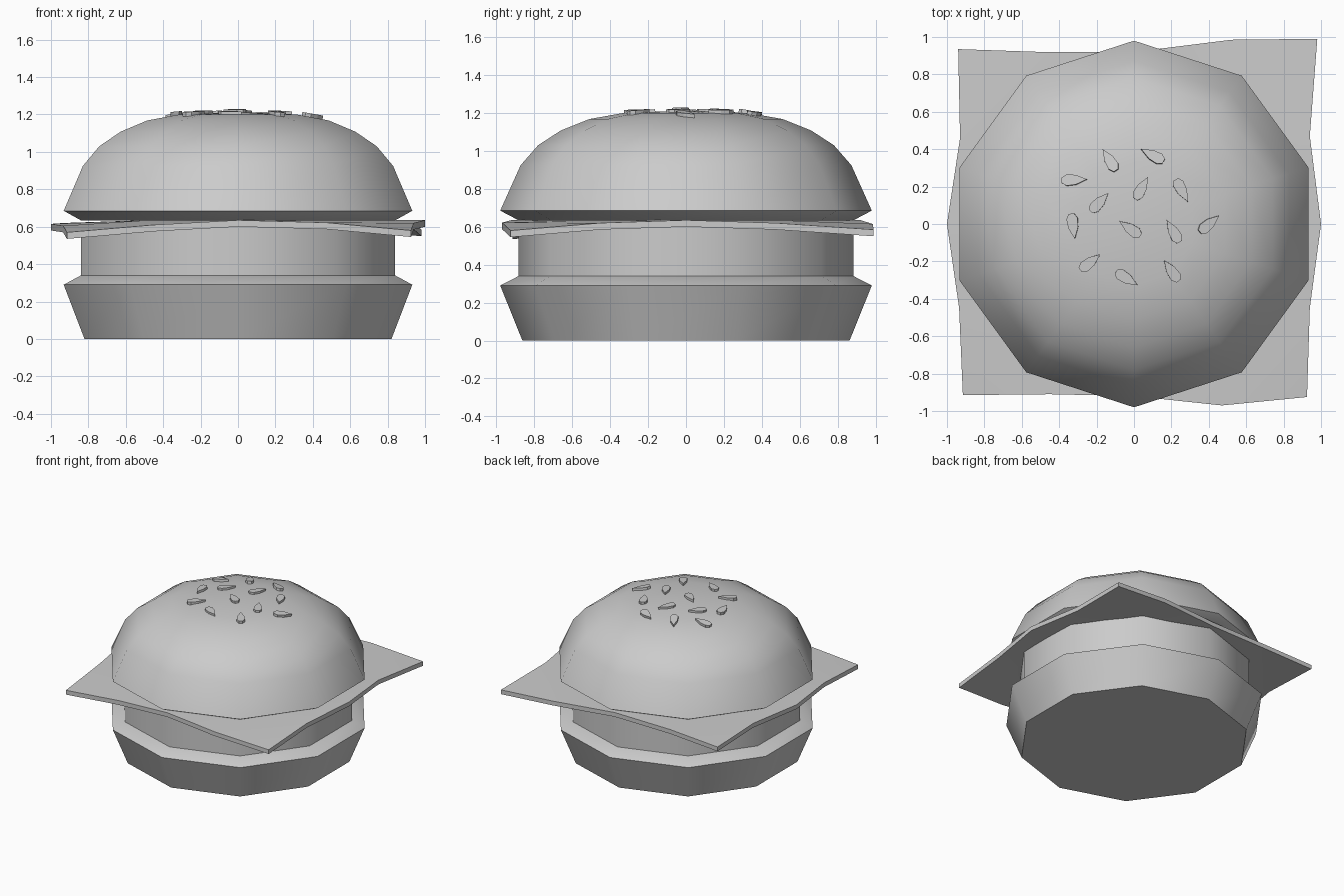
import bpy, bmesh, math
from mathutils import Vector, Matrix

if "Cube" in bpy.data.objects:
    bpy.data.objects.remove(bpy.data.objects["Cube"])

SIDES = 10
DOME = [(0.98, 0.685), (0.872, 0.925), (0.78, 1.03), (0.66, 1.108),
        (0.51, 1.168), (0.33, 1.2), (0.0, 1.213)]


def finish(bm, name, angle=None):
    bmesh.ops.recalc_face_normals(bm, faces=bm.faces)
    me = bpy.data.meshes.new(name)
    bm.to_mesh(me)
    bm.free()
    ob = bpy.data.objects.new(name, me)
    bpy.context.collection.objects.link(ob)
    if angle:
        bpy.ops.object.select_all(action='DESELECT')
        ob.select_set(True)
        bpy.context.view_layer.objects.active = ob
        bpy.ops.object.shade_smooth_by_angle(angle=math.radians(angle))
    return ob


def lathe(name, profile):
    """Ten-sided turned solid from (radius, height) pairs, capped at both ends."""
    bm = bmesh.new()
    rings = []
    for r, z in profile:
        if r == 0:
            rings.append([bm.verts.new((0, 0, z))] * SIDES)
            continue
        angles = [math.pi / 2 + math.tau * i / SIDES for i in range(SIDES)]
        rings.append([bm.verts.new((r * math.cos(a), r * math.sin(a), z)) for a in angles])
    for lo, hi in zip(rings, rings[1:]):
        for i in range(SIDES):
            j = (i + 1) % SIDES
            quad = [lo[i], lo[j], hi[j], hi[i]]
            bm.faces.new(list(dict.fromkeys(quad)))
    for ring in (rings[0], rings[-1]):
        if ring[0] is not ring[1]:
            bm.faces.new(ring)
    return finish(bm, name, 40)


# Buns and patty
lathe("bottom_bun", [(0.863, 0), (0.98, 0.29), (0.883, 0.34)])
lathe("patty", [(0.883, 0.338), (0.883, 0.602)])
lathe("top_bun", [(0.883, 0.634)] + DOME)

# Cheese slice: wavy 4 x 4 sheet, outline given anticlockwise from front left
OUTLINE = [(-.915, -.915, .57), (-.45, -.91, .61), (0, -.92, .635), (.47, -.97, .622),
           (.925, -.925, .58), (.94, -.45, .62), (1, 0, .635), (.94, .47, .62),
           (.98, .99, .585), (.52, .985, .615), (0, .92, .635), (-.5, .92, .63),
           (-.94, .935, .61), (-.93, .46, .62), (-1, 0, .615), (-.935, -.45, .605)]
bm = bmesh.new()
rim = [bm.verts.new(p) for p in OUTLINE]
grid = {}
for i in range(4):
    grid[i, 0] = rim[i]
    grid[4, i] = rim[4 + i]
    grid[4 - i, 4] = rim[8 + i]
    grid[0, 4 - i] = rim[12 + i]
for i in range(1, 4):
    for j in range(1, 4):
        grid[i, j] = bm.verts.new((i * 0.48 - 0.96, j * 0.48 - 0.96, 0.635))
for i in range(4):
    for j in range(4):
        bm.faces.new([grid[i, j], grid[i + 1, j], grid[i + 1, j + 1], grid[i, j + 1]])
top = list(bm.faces)
copy = bmesh.ops.extrude_face_region(bm, geom=top, use_keep_orig=True)
lower = [v for v in copy["geom"] if isinstance(v, bmesh.types.BMVert)]
bmesh.ops.translate(bm, verts=lower, vec=(0, 0, -0.035))
finish(bm, "cheese_slice", 30)


def dome_height(r):
    for (r0, z0), (r1, z1) in zip(DOME, DOME[1:]):
        if r1 <= r <= r0:
            return z1 + (z0 - z1) * (r - r1) / (r0 - r1)


# Sesame seeds: (x, y, heading of the pointed end in degrees)
SEEDS = [(-.13, .34, 122), (.10, .365, 152), (-.32, .235, 2), (-.185, .115, 46),
         (.04, .19, 60), (.255, .18, -62), (-.325, -.01, -82), (-.02, -.025, 145),
         (.21, -.04, 120), (.40, 0, 40), (-.235, -.205, 38), (-.04, -.29, -32),
         (.2, -.25, 125)]
DROP = [(.07, 0), (.01, .026), (-.04, .03), (-.066, .014),
        (-.066, -.014), (-.04, -.03), (.01, -.026)]
bm = bmesh.new()
for x, y, heading in SEEDS:
    r = math.hypot(x, y)
    slope = (dome_height(r - 0.02) - dome_height(r + 0.02)) / 0.04 if r > 0.03 else 0
    normal = Vector((x / r * slope, y / r * slope, 1)).normalized()
    tilt = Vector((0, 0, 1)).rotation_difference(normal).to_matrix().to_4x4()
    place = (Matrix.Translation((x, y, dome_height(r))) @ tilt
             @ Matrix.Rotation(math.radians(heading), 4, 'Z'))
    lo = [bm.verts.new(place @ Vector((u, v, -0.008))) for u, v in DROP]
    hi = [bm.verts.new(place @ Vector((u, v, 0.016))) for u, v in DROP]
    bm.faces.new(lo[::-1])
    bm.faces.new(hi)
    for i in range(len(DROP)):
        j = (i + 1) % len(DROP)
        bm.faces.new([lo[i], lo[j], hi[j], hi[i]])
finish(bm, "sesame_seeds")
